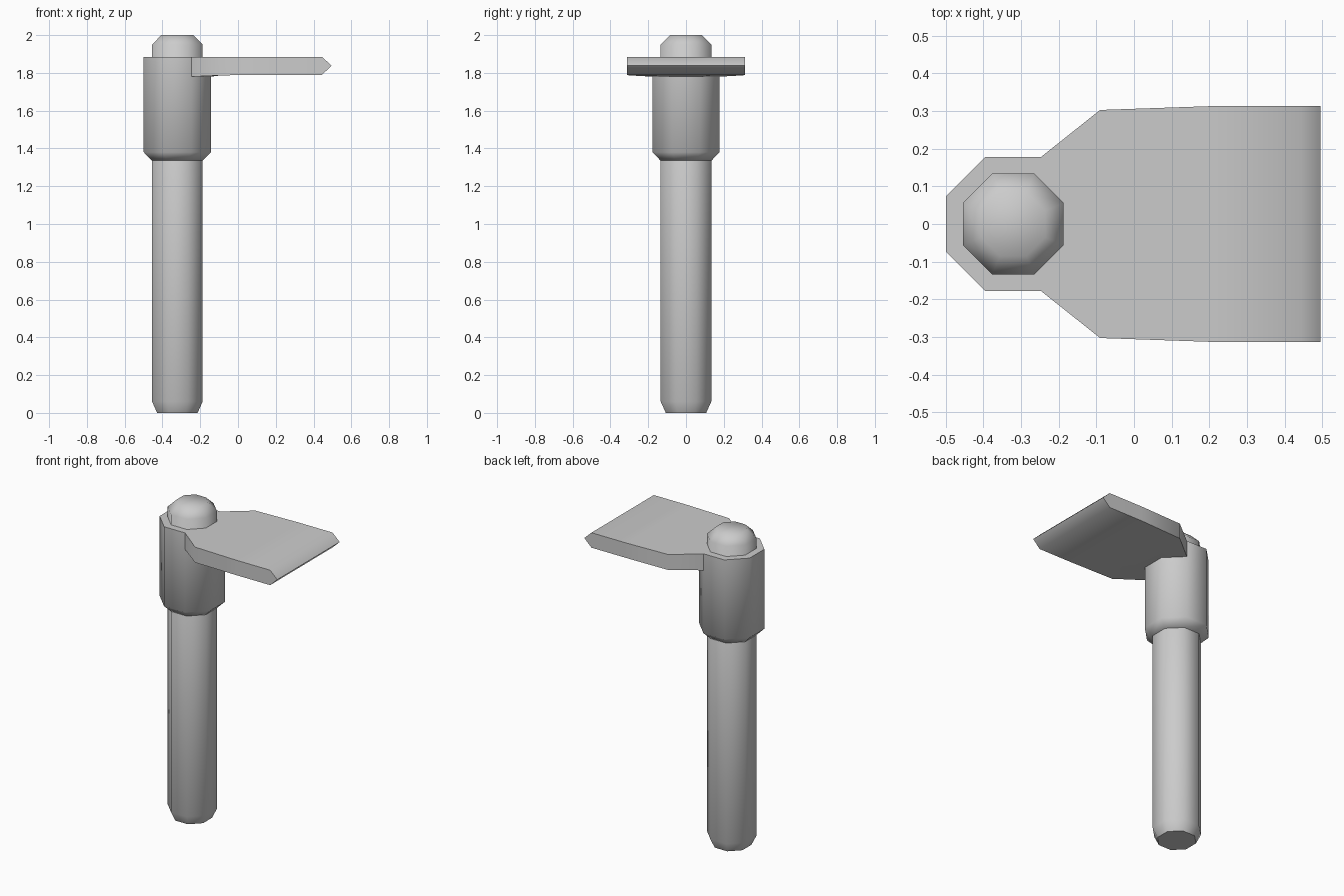
import bpy, bmesh, math

if "Cube" in bpy.data.objects:
    bpy.data.objects.remove(bpy.data.objects["Cube"])

CX = -0.321  # axis of the pin


def finish(bm, name, angle):
    bmesh.ops.remove_doubles(bm, verts=bm.verts, dist=1e-4)
    bmesh.ops.recalc_face_normals(bm, faces=bm.faces)
    mesh = bpy.data.meshes.new(name)
    bm.to_mesh(mesh)
    bm.free()
    obj = bpy.data.objects.new(name, mesh)
    bpy.context.collection.objects.link(obj)
    bpy.ops.object.select_all(action='DESELECT')
    obj.select_set(True)
    bpy.context.view_layer.objects.active = obj
    bpy.ops.object.shade_smooth_by_angle(angle=math.radians(angle))
    return obj


def bridge(bm, rings):
    for a, b in zip(rings, rings[1:]):
        for i in range(len(a)):
            j = (i + 1) % len(a)
            bm.faces.new((a[i], a[j], b[j], b[i]))


def octagon_column(name, profile):
    """Eight-sided lathe; profile is (apothem, z)."""
    bm = bmesh.new()
    rings = []
    for apothem, z in profile:
        r = apothem / math.cos(math.pi / 8)
        rings.append([bm.verts.new((CX + r * math.cos(a), r * math.sin(a), z))
                      for a in [math.pi / 8 + k * math.pi / 4 for k in range(8)]])
    bridge(bm, rings)
    bm.faces.new(rings[0])
    bm.faces.new(rings[-1])
    return finish(bm, name, 55)


# Long pin with chamfered ends
octagon_column("pin_shaft", [(0.107, 0), (0.134, 0.06), (0.134, 1.95), (0.085, 2.0)])

# Thicker collar under the plate
octagon_column("collar", [(0.134, 1.335), (0.178, 1.38), (0.178, 1.885)])

# Flat hinge plate, starting flush on the collar's outer facets
inner = 0.178 * math.tan(math.pi / 8)
# inner x, outer x, inner y, outer y, bottom z, top z
stations = [
    (CX + 0.178, CX + inner, inner, 0.178, 1.78, 1.885),
    (-0.09, -0.09, 0.15, 0.303, 1.787, 1.885),
    (0.20, 0.20, 0.15, 0.313, 1.79, 1.885),
    (0.445, 0.445, 0.15, 0.313, 1.79, 1.885),
    (0.495, 0.495, 0.15, 0.313, 1.838, 1.838),
]
bm = bmesh.new()
rings = []
for xi, xo, yi, yo, zb, zt in stations:
    row = [(xo, -yo), (xi, -yi), (xi, yi), (xo, yo)]
    ring = [bm.verts.new((x, y, zt)) for x, y in row]
    ring += [bm.verts.new((x, y, zb)) for x, y in reversed(row)]
    rings.append(ring)
bridge(bm, rings)
finish(bm, "hinge_plate", 50)
